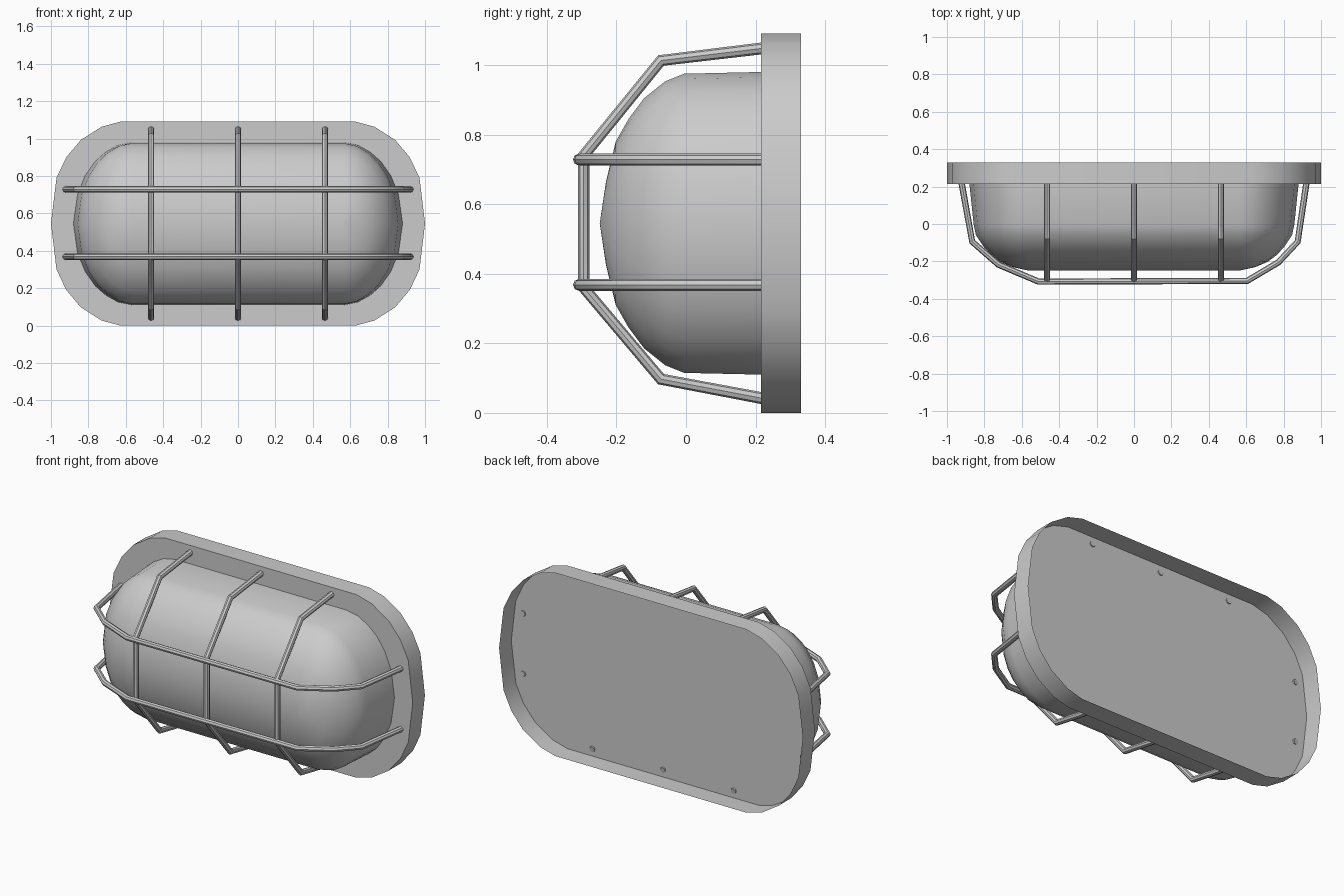
import bpy, bmesh

if "Cube" in bpy.data.objects:
    bpy.data.objects.remove(bpy.data.objects["Cube"])

MID_Z = 0.545


def finish(obj, angle=0.6):
    bpy.ops.object.select_all(action='DESELECT')
    obj.select_set(True)
    bpy.context.view_layer.objects.active = obj
    bpy.ops.object.shade_smooth_by_angle(angle=angle)


def mesh_object(name, rings, cap_last):
    """Skin a list of equal-length rings, optionally closing the last one."""
    bm = bmesh.new()
    loops = [[bm.verts.new(p) for p in r] for r in rings]
    n = len(loops[0])
    for a, b in zip(loops, loops[1:]):
        for i in range(n):
            j = (i + 1) % n
            bm.faces.new((a[i], a[j], b[j], b[i]))
    if cap_last:
        bm.faces.new(loops[-1])
    bmesh.ops.remove_doubles(bm, verts=bm.verts[:], dist=0.0005)
    bmesh.ops.recalc_face_normals(bm, faces=bm.faces[:])
    # the shell is open at the back, so make sure it faces forwards
    front = min(bm.faces, key=lambda f: f.calc_center_median().y)
    if front.normal.y > 0:
        bmesh.ops.reverse_faces(bm, faces=bm.faces[:])
    me = bpy.data.meshes.new(name)
    bm.to_mesh(me)
    bm.free()
    obj = bpy.data.objects.new(name, me)
    bpy.context.collection.objects.link(obj)
    finish(obj)
    return obj


def outline(corner, flat, w, h, y):
    """Mirror a quarter profile (u: flat->w, v: 0->h) into a closed ring."""
    q = [(flat + u * (w - flat), v * h) for u, v in corner]
    right = q + [(x, -z) for x, z in reversed(q[:-1])]
    ring = right + [(-x, z) for x, z in reversed(right)]
    # drop the duplicated extreme left point handling: ring is already unique
    return [(x, y, MID_Z + z) for x, z in ring]


# back plate: shallow tray open to the wall
plate_corner = [(0, 1), (0.27, 0.95), (0.57, 0.82), (0.78, 0.65), (0.92, 0.45), (1, 0)]
mesh_object("back_plate",
            [outline(plate_corner, 0.63, 1.0, MID_Z, y) for y in (0.33, 0.215)], True)

# domed lamp cover: rings shrinking to a central ridge
dome_corner = [(0, 1), (0.24, 0.965), (0.45, 0.88), (0.63, 0.765),
               (0.80, 0.59), (0.93, 0.36), (1, 0)]
dome_rings = [(0.88, 0.435, 0.215), (0.857, 0.43, -0.005), (0.845, 0.408, -0.06),
              (0.805, 0.36, -0.12), (0.765, 0.30, -0.165), (0.715, 0.235, -0.202),
              (0.65, 0.12, -0.23), (0.57, 0.0, -0.248)]
mesh_object("lamp_cover",
            [outline(dome_corner, 0.565, w, h, y) for w, h, y in dome_rings], False)


def rod(name, points, radius=0.017):
    cu = bpy.data.curves.new(name, 'CURVE')
    cu.dimensions = '3D'
    cu.bevel_depth = radius
    cu.bevel_resolution = 2
    cu.use_fill_caps = True
    sp = cu.splines.new('POLY')
    sp.points.add(len(points) - 1)
    for p, co in zip(sp.points, points):
        p.co = (*co, 1)
    obj = bpy.data.objects.new(name, cu)
    bpy.context.collection.objects.link(obj)
    bpy.ops.object.select_all(action='DESELECT')
    obj.select_set(True)
    bpy.context.view_layer.objects.active = obj
    bpy.ops.object.convert(target='MESH')
    finish(bpy.context.view_layer.objects.active)


# upright guard bars
upright = [(0.22, 1.048), (-0.072, 1.013), (-0.294, 0.74),
           (-0.294, 0.36), (-0.072, 0.097), (0.22, 0.042)]
for i, x in enumerate((-0.465, 0, 0.465)):
    rod(f"upright_bar_{i + 1}", [(x, y, z) for y, z in upright])

# long guard bars
long_bar = [(-0.922, 0.22), (-0.865, -0.095), (-0.725, -0.217), (-0.51, -0.308),
            (0.605, -0.304), (0.772, -0.205), (0.875, -0.095), (0.922, 0.22)]
for i, z in enumerate((0.368, 0.728)):
    rod(f"long_bar_{i + 1}", [(x, y, z) for x, y in long_bar])
